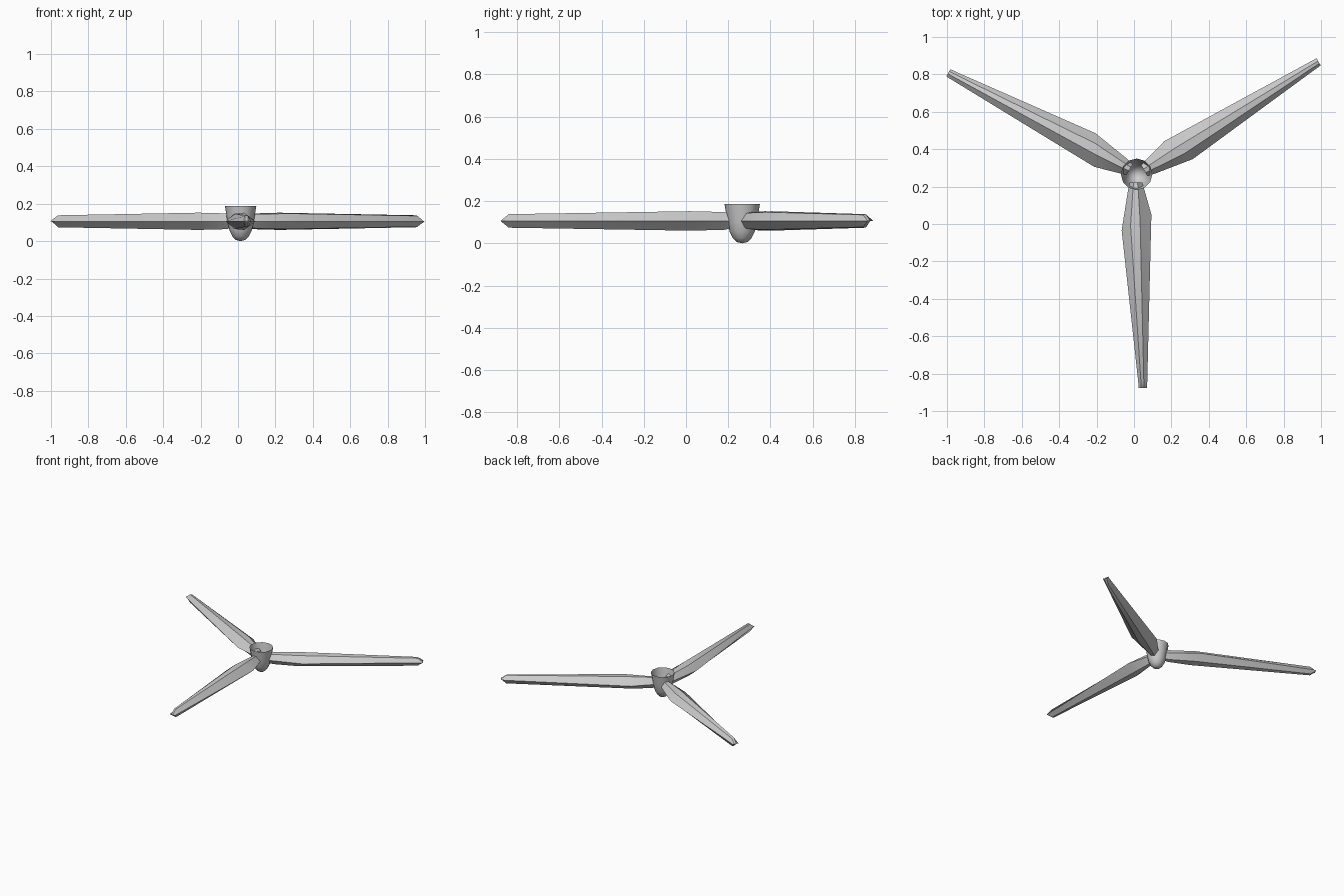
import bpy, bmesh, math
from mathutils import Matrix, Vector

if "Cube" in bpy.data.objects:
    bpy.data.objects.remove(bpy.data.objects["Cube"])

CX, CY, ZC = 0.014, 0.266, 0.106   # rotor axis and blade plane height

grey = bpy.data.materials.new("light grey")
grey.diffuse_color = (0.6, 0.6, 0.6, 1)
grey.use_nodes = True
grey.node_tree.nodes["Principled BSDF"].inputs["Base Color"].default_value = grey.diffuse_color


def finish(name, bm, angle, recalc=True):
    if recalc:
        bmesh.ops.recalc_face_normals(bm, faces=bm.faces)
    me = bpy.data.meshes.new(name)
    bm.to_mesh(me)
    bm.free()
    me.materials.append(grey)
    ob = bpy.data.objects.new(name, me)
    bpy.context.collection.objects.link(ob)
    bpy.ops.object.select_all(action='DESELECT')
    ob.select_set(True)
    bpy.context.view_layer.objects.active = ob
    bpy.ops.object.shade_smooth_by_angle(angle=math.radians(angle))
    return ob


# Hub: open cup with a rounded nose pointing down
def hub():
    profile = [(0.025, 0.006), (0.044, 0.025), (0.059, 0.055),
               (0.070, 0.10), (0.077, 0.145), (0.084, 0.187)]
    n = 12
    bm = bmesh.new()
    tip = bm.verts.new((CX, CY, 0))
    rings = [[bm.verts.new((CX + r * math.cos(2 * math.pi * i / n),
                            CY + r * math.sin(2 * math.pi * i / n), z))
              for i in range(n)] for r, z in profile]
    for i in range(n):
        j = (i + 1) % n
        bm.faces.new((tip, rings[0][j], rings[0][i]))
        for a, b in zip(rings, rings[1:]):
            bm.faces.new((a[i], a[j], b[j], b[i]))
    finish("hub", bm, 40, recalc=False)


# Blade stations: radius and offset of one edge, of the other edge, half thickness
STATIONS = [
    (0.045, -0.036, 0.045, 0.030, 0.034),
    (0.085, -0.046, 0.085, 0.042, 0.042),
    (0.300, -0.080, 0.216, 0.079, 0.046),
    (1.105, 0.008, 1.105, 0.057, 0.032),
    (1.143, 0.011, 1.143, 0.056, 0.001),
]
# Lens section: position across the chord, height
SECTION = [(0, 0), (0.3, 0.9), (0.62, 1), (1, 0), (0.62, -1), (0.3, -0.9)]


def blade(name, angle):
    bm = bmesh.new()
    rings = []
    for r0, p0, r1, p1, h in STATIONS:
        rings.append([bm.verts.new((p0 + (p1 - p0) * t, -(r0 + (r1 - r0) * t), h * k))
                      for t, k in SECTION])
    n = len(SECTION)
    for a, b in zip(rings, rings[1:]):
        for i in range(n):
            j = (i + 1) % n
            bm.faces.new((a[i], a[j], b[j], b[i]))
    bm.faces.new(rings[0])
    bm.faces.new(rings[-1])
    bm.transform(Matrix.Translation(Vector((CX, CY, ZC))) @ Matrix.Rotation(angle, 4, 'Z'))
    finish(name, bm, 40)


hub()
for k, name in enumerate(("front_blade", "right_blade", "left_blade")):
    blade(name, math.radians(120 * k))
